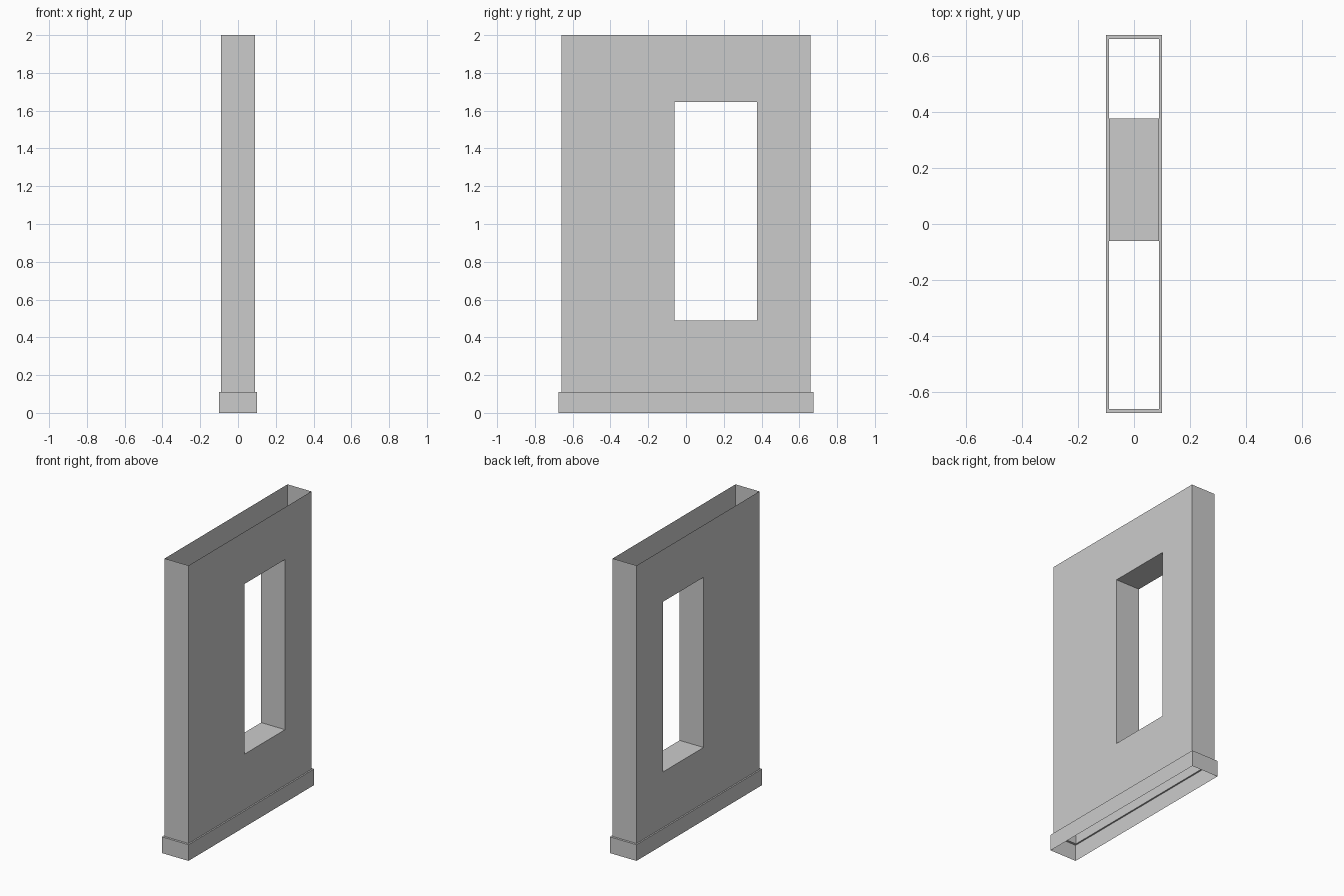
import bpy
import bmesh

cube = bpy.data.objects.get("Cube")
if cube:
    bpy.data.objects.remove(cube, do_unlink=True)

WALL_X, WALL_Y = 0.09, 0.66
BASE_X, BASE_Y = 0.10, 0.675
BASE_TOP, WALL_TOP = 0.11, 2.0
WINDOW = (-0.06, 0.377, 0.488, 1.645)   # y min, y max, z min, z max

grey = bpy.data.materials.new("plain grey")
grey.use_nodes = True
colour = (0.6, 0.6, 0.6, 1)
grey.diffuse_color = colour
grey.node_tree.nodes["Principled BSDF"].inputs["Base Color"].default_value = colour


def flat_ring(bm, hx, hy, z):
    """Corners of a horizontal rectangle, counter-clockwise from above."""
    return [bm.verts.new((sx * hx, sy * hy, z))
            for sx, sy in ((-1, -1), (1, -1), (1, 1), (-1, 1))]


def side_ring(bm, x, y0, y1, z0, z1):
    """Corners of an upright rectangle facing along x."""
    return [bm.verts.new((x, y, z)) for y, z in ((y0, z0), (y1, z0), (y1, z1), (y0, z1))]


def bridge(bm, a, b, flip=False):
    """Join two four-cornered rings with quads."""
    for i in range(4):
        j = (i + 1) % 4
        quad = [a[i], a[j], b[j], b[i]]
        bm.faces.new(quad[::-1] if flip else quad)


def finish(bm, name):
    bmesh.ops.remove_doubles(bm, verts=bm.verts, dist=0.0001)
    mesh = bpy.data.meshes.new(name)
    bm.to_mesh(mesh)
    bm.free()
    mesh.materials.append(grey)
    obj = bpy.data.objects.new(name, mesh)
    bpy.context.collection.objects.link(obj)


# Hollow wall, open above and below, with a lined window opening
bm = bmesh.new()
openings = []
for side in (1, -1):
    outer = side_ring(bm, side * WALL_X, -WALL_Y, WALL_Y, BASE_TOP, WALL_TOP)
    inner = side_ring(bm, side * WALL_X, *WINDOW)
    bridge(bm, outer, inner, flip=side < 0)
    openings.append(inner)
bridge(bm, openings[0], openings[1])        # window lining
for side in (1, -1):                        # narrow ends
    corners = [(-1, BASE_TOP), (1, BASE_TOP), (1, WALL_TOP), (-1, WALL_TOP)]
    end = [bm.verts.new((sx * WALL_X, side * WALL_Y, z)) for sx, z in corners]
    bm.faces.new(end if side < 0 else end[::-1])
finish(bm, "wall_shell")

# Open skirting around the foot with a thin ledge up to the wall
bm = bmesh.new()
foot = flat_ring(bm, BASE_X, BASE_Y, 0)
rim = flat_ring(bm, BASE_X, BASE_Y, BASE_TOP)
ledge = flat_ring(bm, WALL_X, WALL_Y, BASE_TOP)
bridge(bm, foot, rim)
bridge(bm, rim, ledge)
finish(bm, "base_skirting")
